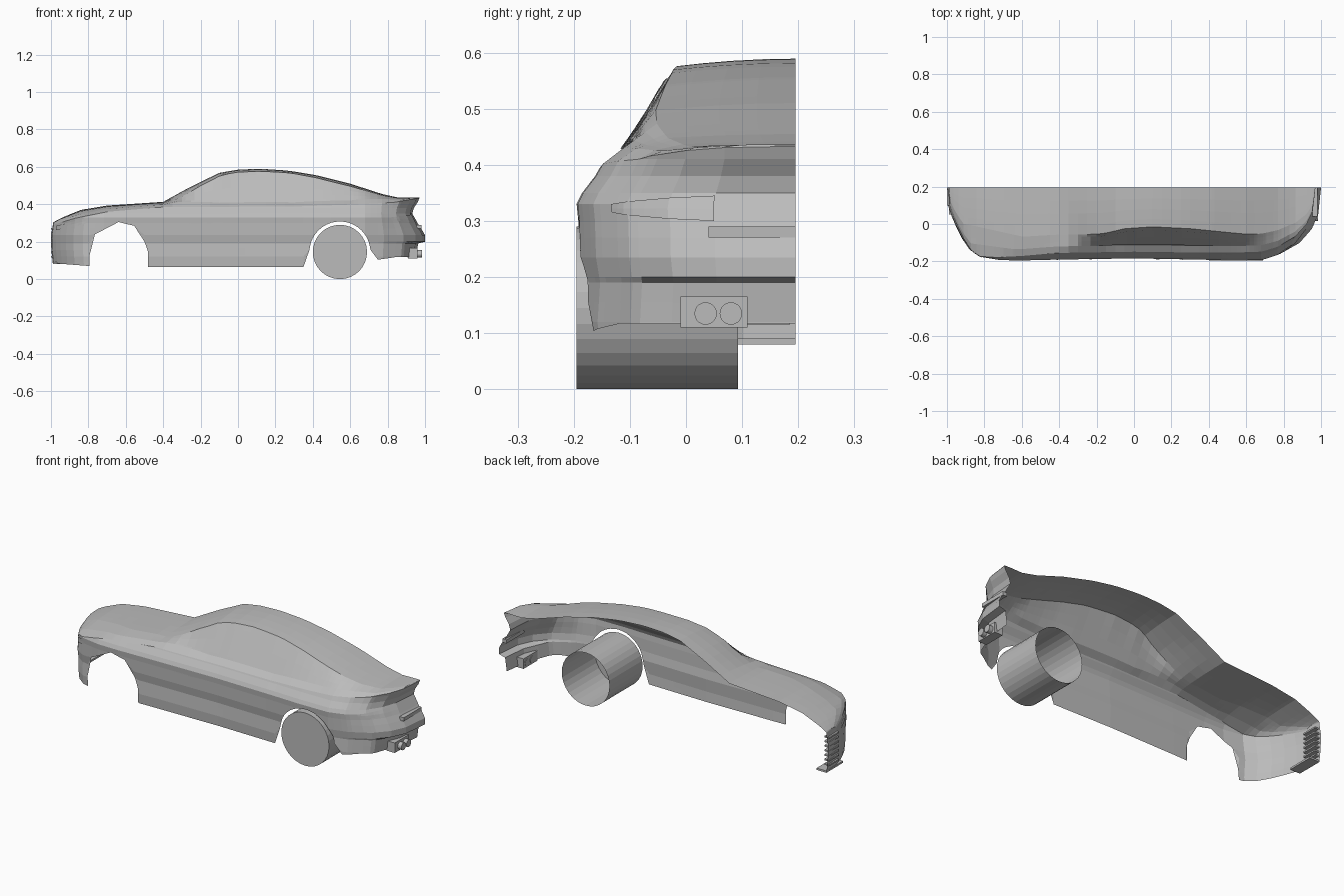
import bpy, bmesh, math
from mathutils import Matrix

if "Cube" in bpy.data.objects:
    bpy.data.objects.remove(bpy.data.objects["Cube"])

C = 0.195                                   # y of the open centre plane
grey = bpy.data.materials.new("body_grey")
grey.diffuse_color = (0.5, 0.5, 0.5, 1)
grey.use_nodes = True
grey.node_tree.nodes["Principled BSDF"].inputs["Base Color"].default_value = grey.diffuse_color


def lerp(table, x):
    if x <= table[0][0]:
        return table[0][1]
    for (a, p), (b, q) in zip(table, table[1:]):
        if x <= b:
            return p + (q - p) * (x - a) / (b - a)
    return table[-1][1]


def clamp(v):
    return max(0.0, min(1.0, v))


# Lines along the car, as (x, value)
PLAN = [(-1, .195), (-.995, .1), (-.975, .04), (-.95, -.02), (-.92, -.08), (-.88, -.14),
        (-.83, -.175), (-.72, -.193), (-.6, -.195), (-.4, -.19), (0, -.184), (.35, -.19),
        (.5, -.195), (.68, -.193), (.78, -.165), (.885, -.105), (.95, -.03), (.985, .05), (1, .195)]
BOTTOM = [(-1, .085), (-.8, .07), (-.795, .13), (-.765, .24), (-.64, .305), (-.555, .285),
          (-.5, .2), (-.482, .15), (-.48, .065), (.383, .065), (.707, .098), (.85, .117), (1, .117)]
EDGE = [(-1, .29), (-.95, .305), (-.88, .325), (-.7, .36), (-.4, .385), (.3, .388),
        (.6, .398), (.85, .41), (1, .433)]
CENTRE = [(-1, .29), (-.985, .305), (-.95, .325), (-.84, .37), (-.7, .393), (-.4, .413),
          (-.26, .49), (-.1, .568), (0, .585), (.12, .59), (.27, .58), (.42, .555),
          (.6, .51), (.77, .455), (.86, .435), (.95, .437), (1, .433)]
BELT_Y = [(-.9, -.1), (-.6, -.14), (-.4, -.14), (.4, -.135), (.6, -.125), (.8, -.1), (.95, 0)]
BELT_F = [(-1, .4), (-.4, .5), (-.25, .25), (-.1, .12), (.3, .12), (.6, .2), (.8, .5)]
ROOF_Y = [(-.9, 0), (-.45, -.1), (-.35, -.105), (-.2, -.06), (-.05, -.025), (.1, -.015),
          (.3, -.025), (.5, -.045), (.77, -.07), (1, .05)]
ROOF_F = [(-1, .8), (-.45, .85), (-.35, .6), (-.2, .85), (-.05, .93), (.3, .94), (.6, .88), (.8, .85)]
# Insets by height, as (z, inset)
SIDE_IN = [(.065, .012), (.12, .008), (.19, .013), (.235, .005), (.3, .003), (.33, 0),
           (.35, .01), (.38, .033), (.41, .05)]
NOSE_IN = [(.08, .01), (.155, .002), (.235, 0), (.3, .012)]
TAIL_IN = [(.12, .022), (.19, .012), (.2, 0), (.235, 0), (.27, .02), (.3, .04), (.35, .068),
           (.38, .06), (.41, .04), (.433, .03)]
AX, AZ, AR = .545, .145, .163               # rear wheel arch


def bottom(x):
    d = AR * AR - (x - AX) ** 2
    return AZ + math.sqrt(d) if d > 1e-5 else lerp(BOTTOM, x)


def side(x, z, off=0.0):
    """Point on the lower body at plan station x and height z."""
    wn, wt = clamp((-.6 - x) / .4), clamp((x - .72) / .28)
    y = C - (C - lerp(PLAN, x)) * (1 - lerp(SIDE_IN, z) / .39)
    px = x + wn * lerp(NOSE_IN, z) - wt * lerp(TAIL_IN, z)
    if x > .9 and y > -.05 and z < .195:    # diffuser recess
        px -= .025
    return (px + off * (wt - wn), min(C, y - off * (1 - max(wn, wt) * .7)), z)


def upper(x):
    """Edge, belt, roof edge and centre points of the section at x."""
    ze = lerp(EDGE, x)
    ex, ey, _ = side(x, ze)
    zc = max(ze, lerp(CENTRE, ex))
    by = max(lerp(BELT_Y, ex), ey + .1 * (C - ey))
    ry = max(lerp(ROOF_Y, ex), by + .2 * (C - by))
    b = (ex, by, ze + (zc - ze) * lerp(BELT_F, ex))
    r = (ex, ry, ze + (zc - ze) * lerp(ROOF_F, ex))
    return b, r, (ex, C, zc)


def mix(a, b, t):
    return tuple(p + (q - p) * t for p, q in zip(a, b))


def add_object(name, bm):
    me = bpy.data.meshes.new(name)
    bm.to_mesh(me)
    bm.free()
    me.materials.append(grey)
    ob = bpy.data.objects.new(name, me)
    bpy.context.collection.objects.link(ob)
    return ob


def loft(name, columns):
    """Skin equal-length columns of points, welding points that coincide."""
    bm, seen = bmesh.new(), {}

    def vert(p):
        key = tuple(round(c, 5) for c in p)
        if key not in seen:
            seen[key] = bm.verts.new(p)
        return seen[key]
    cols = [[vert(p) for p in col] for col in columns]
    for a, b in zip(cols, cols[1:]):
        for j in range(len(a) - 1):
            quad = list(dict.fromkeys((a[j], b[j], b[j + 1], a[j + 1])))
            if len(quad) > 2 and not bm.faces.get(quad):
                bm.faces.new(quad)
    return add_object(name, bm)


def box(name, x0, x1, y0, y1, z0, z1):
    bm = bmesh.new()
    bmesh.ops.create_cube(bm, size=1)
    for v in bm.verts:
        v.co = ((x0 + x1) / 2 + v.co.x * (x1 - x0), (y0 + y1) / 2 + v.co.y * (y1 - y0),
                (z0 + z1) / 2 + v.co.z * (z1 - z0))
    return add_object(name, bm)


def tube(name, centre, axis, r, length, sides):
    bm = bmesh.new()
    rot = Matrix.Rotation(math.pi / 2, 4, 'X' if axis == 'Y' else 'Y')
    bmesh.ops.create_cone(bm, cap_ends=True, segments=sides, radius1=r, radius2=r, depth=length,
                          matrix=Matrix.Translation(centre) @ rot)
    return bm


# Body shell: side rows follow fixed heights, clipped by sill, arches and shoulder
xs = {round(x, 4) for x, _ in PLAN + BOTTOM} | {round(-.95 + .05 * i, 4) for i in range(39)}
xs |= {round(AX + (AR - .0005) * math.cos(math.pi * i / 20), 4) for i in range(21)}
ROWS = [0, .09, .12, .155, .19, .2, .235, .27, .3, .33, .35, .38, .41, 1]
shell = []
for x in sorted(xs):
    zb, ze = bottom(x), lerp(EDGE, x)
    col = [side(x, min(max(z, zb), ze)) for z in ROWS]
    b, r, c = upper(x)
    col += [mix(b, r, t / 3) for t in range(4)]
    for t in (.2, .45, .72, 1):
        col.append((r[0], r[1] + (C - r[1]) * t, r[2] + (c[2] - r[2]) * (1 - (1 - t) ** 2)))
    shell.append(col)
loft("body_shell", shell)

# Side window panel
cols = []
for i in range(17):
    x = -.28 + .78 * i / 16
    b, r, c = upper(x)
    cols.append([(p[0], p[1] - .004, p[2] + .002) for p in (mix(b, r, .08), mix(b, r, .5), mix(b, r, .86))])
loft("side_window", cols)


# Lamps and trim laid on the body surface
def patch(name, x0, x1, low, high, n=8):
    loft(name, [[side(x0 + (x1 - x0) * i / n, low[0] + (low[1] - low[0]) * i / n
                      + (high[0] - low[0] + (high[1] - high[0] - low[1] + low[0]) * i / n) * k / 2, .004)
                 for k in range(3)] for i in range(n + 1)])


patch("headlight", -.975, -.82, (.262, .295), (.285, .325))
patch("tail_light", .84, .985, (.315, .3), (.33, .345))
patch("door_crease", -.45, .3, (.285, .318), (.29, .322))
patch("sill_trim", -.46, .33, (.12, .135), (.13, .19))

# Front grille slats
for i in range(7):
    z = .115 + .025 * i
    box("grille_slat", -1.0, -.97, .1, .185, z, z + .008)
box("front_splitter", -.99, -.93, .05, C, .08, .09)

# Rear bumper details
box("rear_trim_strip", .955, .98, .04, C, .27, .29)
box("exhaust_panel", .91, .96, -.01, .11, .11, .165)
for y in (.035, .08):
    add_object("exhaust_pipe", tube("exhaust", (.945, y, .135), 'X', .02, .075, 20))

# Rear wheel: capped outside, open inside
bm = tube("wheel", (AX, -.051, .145), 'Y', .145, .288, 32)
bmesh.ops.delete(bm, geom=[f for f in bm.faces if f.calc_center_median().y > .09], context='FACES_ONLY')
add_object("rear_wheel", bm)
